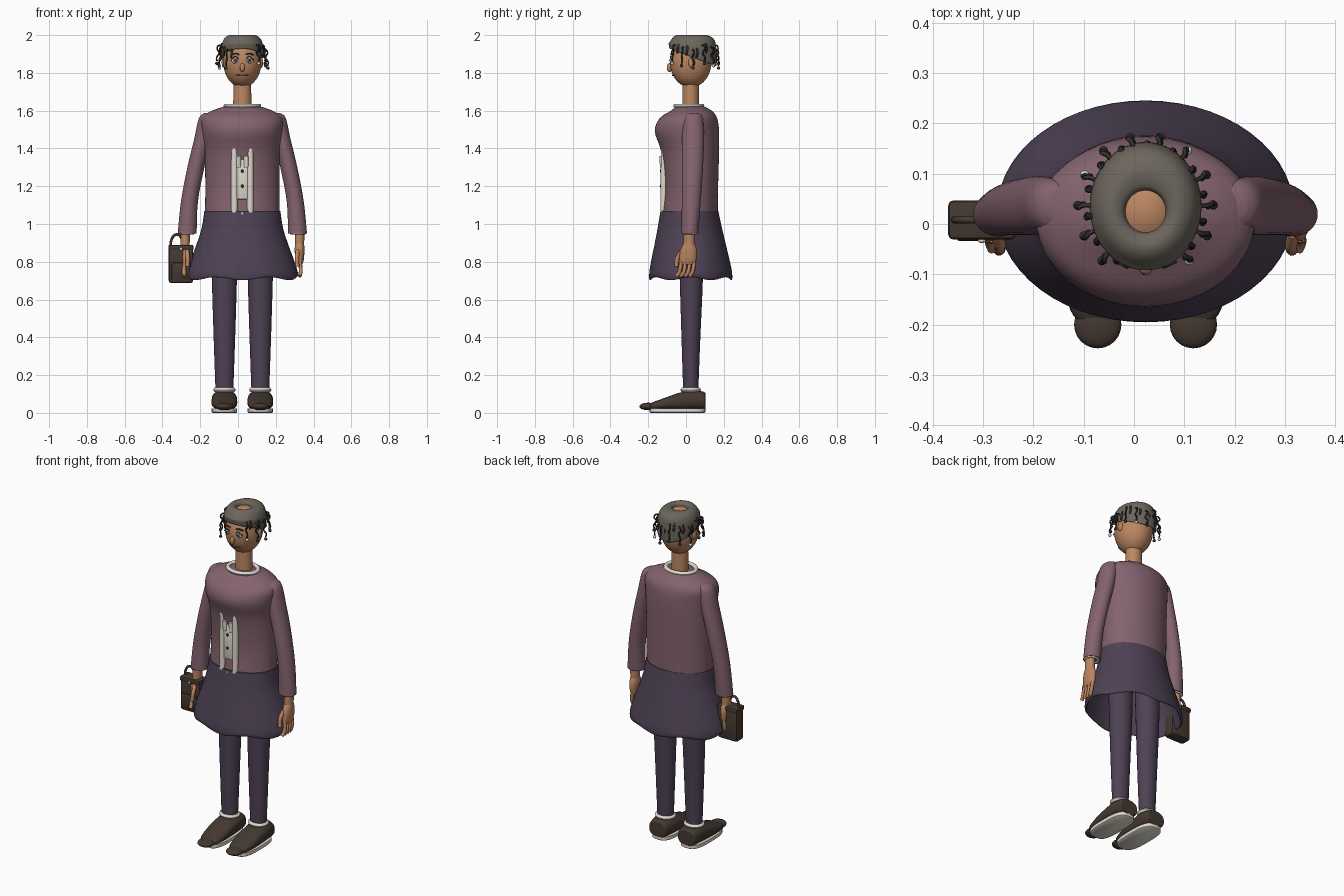
import bpy, bmesh, math
from mathutils import Vector, Matrix

cube = bpy.data.objects.get("Cube")
if cube:
    bpy.data.objects.remove(cube)

CX, CY = 0.023, 0.025  # body axis


def material(name, r, g, b):
    m = bpy.data.materials.new(name)
    m.use_nodes = True
    m.diffuse_color = (r, g, b, 1)
    m.node_tree.nodes["Principled BSDF"].inputs["Base Color"].default_value = (r, g, b, 1)
    return m


skin = material("warm skin", 0.50, 0.24, 0.12)
mauve = material("mauve knit", 0.23, 0.125, 0.155)
plum = material("dark plum cloth", 0.076, 0.054, 0.09)
grey = material("grey hair", 0.15, 0.132, 0.108)
dark = material("dark strand", 0.035, 0.032, 0.03)
brown = material("dark brown leather", 0.058, 0.04, 0.031)
cream = material("cream trim", 0.74, 0.70, 0.61)
iris = material("blue grey iris", 0.18, 0.21, 0.24)
lip = material("lip brown", 0.2, 0.08, 0.045)


def finish(name, bm, mat, angle=40):
    bmesh.ops.recalc_face_normals(bm, faces=bm.faces)
    me = bpy.data.meshes.new(name)
    bm.to_mesh(me)
    bm.free()
    me.materials.append(mat)
    for p in me.polygons:
        p.use_smooth = True
    me.set_sharp_from_angle(angle=math.radians(angle))
    ob = bpy.data.objects.new(name, me)
    bpy.context.collection.objects.link(ob)
    return ob


def spline(keys, steps):
    """Catmull-Rom interpolation of tuples."""
    out = []
    for i in range(len(keys) - 1):
        a, b = keys[max(i - 1, 0)], keys[i]
        c, d = keys[i + 1], keys[min(i + 2, len(keys) - 1)]
        for k in range(steps):
            t = k / steps
            out.append([q + 0.5 * t * (r - p + t * (2*p - 5*q + 4*r - s + t * (3*(q - r) + s - p)))
                        for p, q, r, s in zip(a, b, c, d)])
    return out + [list(keys[-1])]


def loft(name, rings, mat, segs=40, steps=4, power=1, lengthwise=False, tilt=None, hem=0, caps=True):
    """Rings are (x, y, z, rx, r2); r2 runs along y, or along z when lengthwise."""
    bm = bmesh.new()
    rows = []
    for n, (x, y, z, rx, r2) in enumerate(spline(rings, steps)):
        row = []
        for k in range(segs):
            a = 2 * math.pi * k / segs
            u = rx * math.copysign(abs(math.cos(a)) ** power, math.cos(a))
            v = r2 * math.copysign(abs(math.sin(a)) ** power, math.sin(a))
            co = Vector((x + u, y, z + v) if lengthwise else (x + u, y + v, z))
            if tilt:
                co.z += tilt(co)
            if hem and co.z < 0.74:
                co.z += hem * math.cos(6 * a)
            row.append(bm.verts.new(co))
        rows.append(row)
    for p, q in zip(rows, rows[1:]):
        for k in range(segs):
            j = (k + 1) % segs
            bm.faces.new((p[k], p[j], q[j], q[k]))
    if caps:
        bm.faces.new(rows[0])
        bm.faces.new(rows[-1])
    return finish(name, bm, mat)


def ball(name, loc, size, mat, segs=24):
    bm = bmesh.new()
    bmesh.ops.create_uvsphere(bm, u_segments=segs, v_segments=segs // 2, radius=1,
                              matrix=Matrix.LocRotScale(Vector(loc), None, Vector(size)))
    return finish(name, bm, mat, 80)


def box(name, loc, size, mat, bevel=0.008):
    bm = bmesh.new()
    bmesh.ops.create_cube(bm, size=1, matrix=Matrix.LocRotScale(Vector(loc), None, Vector(size)))
    bmesh.ops.bevel(bm, geom=bm.edges[:], offset=bevel, segments=2, affect='EDGES', profile=0.5)
    return finish(name, bm, mat)


def tube(name, pts, radius, mat, sides=8):
    """Round tube swept along smoothed points."""
    path = [Vector(p) for p in spline(pts, 4)]
    bm = bmesh.new()
    rows = []
    for i, p in enumerate(path):
        d = path[min(i + 1, len(path) - 1)] - path[max(i - 1, 0)]
        rot = d.to_track_quat('Z', 'Y')
        rows.append([bm.verts.new(p + rot @ Vector((radius * math.cos(2*math.pi*k/sides),
                     radius * math.sin(2*math.pi*k/sides), 0))) for k in range(sides)])
    for p, q in zip(rows, rows[1:]):
        for k in range(sides):
            bm.faces.new((p[k], p[(k+1) % sides], q[(k+1) % sides], q[k]))
    bm.faces.new(rows[0])
    bm.faces.new(rows[-1])
    return finish(name, bm, mat, 60)


def ring(name, x, y, z, rx, ry, r, mat):
    """Flattened torus for collars and cuffs."""
    pts = [(x, y, z + r * math.sin(t), rx + r * math.cos(t), ry + r * math.cos(t))
           for t in (2 * math.pi * k / 10 for k in range(11))]
    return loft(name, pts, mat, steps=1, caps=False)


# Clothes
loft("sweater", [(CX, .02, 1.05, .198, .148), (CX, .028, 1.2, .196, .142), (CX, .022, 1.38, .2, .153),
                 (CX, .005, 1.49, .213, .17), (CX, .013, 1.56, .213, .152), (CX, .028, 1.6, .16, .108),
                 (CX, .02, 1.625, .085, .07)], mauve, segs=56)
loft("skirt", [(CX, .018, 1.07, .201, .153), (CX, .02, .98, .215, .17), (CX, .022, .9, .24, .187),
               (CX, .024, .79, .28, .211), (CX, .025, .735, .295, .22), (CX, .025, .712, .29, .217),
               (CX, .025, .722, .28, .207), (CX, .024, .8, .265, .196), (CX, .022, .9, .225, .172),
               (CX, .02, 1.0, .2, .15)], plum, segs=56, hem=.008)
ring("collar", CX, .015, 1.625, .088, .07, .012, cream)

# Front placket
for s in (-1, 1):
    x = CX + s * .042
    loft("placket_band", [(x, -.118, 1.06, .017, .017), (x, -.116, 1.42, .017, .017)], cream, segs=16, steps=1)
    tube("placket_point", [(CX + s * .02, -.125, 1.3), (CX + s * .02, -.128, 1.36)], .013, cream)
box("placket_panel", (CX, -.117, 1.235), (.06, .024, .21), cream)
for z in (1.055, 1.2, 1.28):
    ball("placket_button", (CX, -.134, z), (.007, .005, .009), dark if z > 1.1 else cream, 12)

# Neck and head
loft("neck", [(CX, CY, 1.58, .05, .045), (CX, CY, 1.78, .045, .043)], skin, segs=32, steps=1)
ball("head", (CX, CY, 1.857), (.101, .11, .134), skin, 40)
loft("hair_cap", [(CX, .03, 1.9, .096, .106), (CX, .036, 1.888, .107, .122), (CX, .036, 1.91, .111, .127),
                  (CX, .035, 1.95, .109, .125), (CX, .035, 1.985, .093, .107), (CX, .03, 2.0, .068, .078),
                  (CX, CY, 1.994, .047, .049), (CX, CY, 1.98, .04, .042)],
     grey, segs=48, caps=False,
     tilt=lambda co: -.38 * (co.y - .02) * min(1, max(0, (1.965 - co.z) / .06)))

# Loose curls ending in beads
for i in range(12):
    a = math.radians(-50 + i * 280 / 11)
    ux, uy = math.cos(a), math.sin(a)
    drop = .012 * (i % 3)

    def out(r, z, side=0):
        return (CX + ux * r - uy * side, .035 + uy * (r + .006) + ux * side, z - drop)
    tube("curl", [out(.095, 1.94), out(.122, 1.947), out(.134, 1.93, .006), out(.123, 1.905, -.004),
                  out(.137, 1.88, .004), out(.133, 1.862)], .0045, dark, 6)
    ball("curl_bead", out(.135, 1.85), (.009,) * 3, cream if i % 4 == 0 else dark, 12)
    tube("hair_lock", [out(.106, 1.955, .02), out(.117, 1.93, .024), out(.115, 1.905, .018)], .006, dark, 6)

# Face
for s in (-1, 1):
    x = CX + s * .037
    ball("eye_white", (x, -.074, 1.867), (.021, .01, .017), cream)
    ball("iris", (x, -.081, 1.867), (.012, .006, .013), iris, 16)
    ball("pupil", (x, -.085, 1.867), (.006, .004, .007), dark, 12)
    tube("upper_lid", [(x - .023, -.075, 1.866), (x, -.083, 1.887), (x + .023, -.075, 1.866)], .003, dark, 6)
    tube("brow", [(x - s * .02, -.078, 1.896), (x, -.077, 1.903), (x + s * .022, -.067, 1.895)], .004, dark, 6)
    ball("ear", (CX + s * .1, .03, 1.855), (.01, .018, .028), skin, 16)
ball("nose", (CX, -.088, 1.828), (.013, .014, .024), skin, 16)
tube("mouth", [(CX - .034, -.062, 1.789), (CX, -.072, 1.786), (CX + .034, -.062, 1.789)], .004, lip, 6)

# Arms, legs and shoes, one set per side
for s, side in ((-1, "right"), (1, "left")):
    sleeve = [(.17, .04, 1.588, .03, .03), (.185, .037, 1.56, .045, .052), (.21, .037, 1.45, .045, .058),
              (.246, .034, 1.3, .045, .056), (.28, .028, 1.12, .045, .05), (.292, .02, .95, .05, .045)]
    loft(side + "_sleeve", [(CX + s * x, *rest) for x, *rest in sleeve], mauve, segs=32)
    hx = CX + s * .303
    ring(side + "_cuff", hx - s * .008, .02, .952, .036, .034, .008, cream)
    loft(side + "_wrist", [(hx, .018, .97, .026, .03), (hx, .016, .88, .024, .03)], skin, segs=20, steps=1)
    loft(side + "_palm", [(hx, .016, .895, .024, .03), (hx, .014, .86, .026, .044), (hx, .01, .81, .022, .045),
                          (hx, .008, .785, .014, .036)], skin, segs=20)
    for k in range(4):
        y = .042 - k * .023
        tube(side + "_finger", [(hx, y, .81), (hx + s * .006, y - .003, .765), (hx + s * .005, y - .012, .738),
                                (hx, y - .024, .724)], .0105, skin)
    tube(side + "_thumb", [(hx - s * .01, -.02, .86), (hx - s * .014, -.045, .82),
                           (hx - s * .012, -.052, .775)], .0115, skin)

    lx = CX + s * .095
    loft(side + "_trouser_leg", [(lx, CY, .95, .07, .066), (lx, .028, .7, .066, .061),
                                 (lx, .026, .4, .057, .05), (lx, CY, .115, .047, .04)], plum, segs=28)
    ring(side + "_sock", lx, CY, .122, .047, .042, .012, cream)
    loft(side + "_shoe", [(lx, .102, .06, .05, .038), (lx, .095, .064, .058, .047), (lx, .04, .068, .066, .052),
                          (lx, -.03, .061, .068, .047), (lx, -.1, .05, .067, .034),
                          (lx, -.17, .038, .055, .021), (lx, -.2, .034, .03, .013)],
         brown, segs=28, power=.8, lengthwise=True)
    loft(side + "_sole", [(lx, -.045, 0, .062, .142), (lx, -.045, .004, .067, .147),
                          (lx, -.045, .024, .067, .147)], cream, power=.65, steps=1)
    ball(side + "_toe_cap", (lx, -.2, .034), (.047, .047, .02), brown)

# Handbag
BX, BY = -.302, .008
box("bag_body", (BX, BY, .785), (.13, .07, .195), brown, .014)
box("bag_lid", (BX, BY, .875), (.134, .078, .03), brown, .01)
box("bag_pocket", (BX, BY - .035, .75), (.1, .014, .09), brown, .006)
tube("bag_handle", [(BX - .055 + .033 * (1 - math.cos(t)), BY, .885 + .06 * math.sin(t))
                    for t in (math.pi * k / 8 for k in range(9))], .007, brown)
ball("bag_clasp", (BX, BY - .041, .868), (.008, .005, .008), cream, 12)
